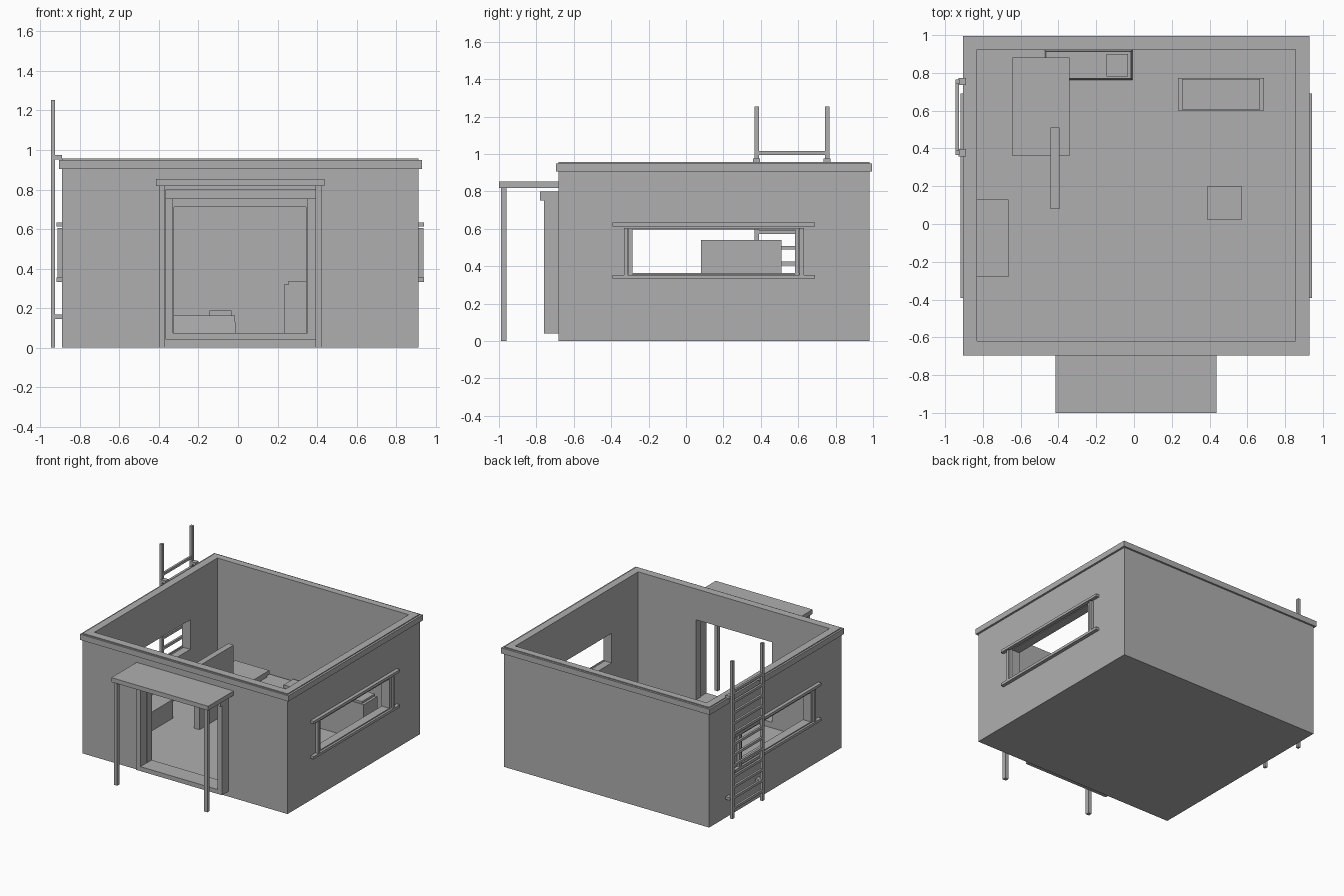
import bpy
import bmesh

if "Cube" in bpy.data.objects:
    bpy.data.objects.remove(bpy.data.objects["Cube"], do_unlink=True)

grey = bpy.data.materials.new("plain grey")
grey.use_nodes = True
grey.diffuse_color = (0.43, 0.43, 0.43, 1)
grey.node_tree.nodes["Principled BSDF"].inputs["Base Color"].default_value = (0.43, 0.43, 0.43, 1)


def box(name, x, y, z, inset=0.0):
    """Box from (min, max) pairs; inset narrows the top face."""
    bm = bmesh.new()
    bmesh.ops.create_cube(bm, size=1)
    for v in bm.verts:
        top = v.co.z > 0
        for i, (lo, hi) in enumerate((x, y, z)):
            d = inset if top and i < 2 else 0
            v.co[i] = hi - d if v.co[i] > 0 else lo + d
    mesh = bpy.data.meshes.new(name)
    bm.to_mesh(mesh)
    bm.free()
    obj = bpy.data.objects.new(name, mesh)
    bpy.context.scene.collection.objects.link(obj)
    mesh.materials.append(grey)
    return obj


def cut(obj, cutters):
    """Subtract the cutters, then delete them."""
    for c in cutters:
        mod = obj.modifiers.new("cut", "BOOLEAN")
        mod.operation = "DIFFERENCE"
        mod.solver = "EXACT"
        mod.object = c
    bpy.context.view_layer.update()
    done = obj.evaluated_get(bpy.context.evaluated_depsgraph_get())
    mesh = bpy.data.meshes.new_from_object(done)
    obj.modifiers.clear()
    obj.data = mesh
    for c in cutters:
        bpy.data.objects.remove(c, do_unlink=True)


# Open-topped room with floor, doorway and two side windows
X, Y = (-0.89, 0.914), (-0.682, 0.98)
walls = box("walls", X, Y, (0, 0.957))
cut(walls, [
    box("room_cutter", (-0.83, 0.855), (-0.62, 0.925), (0.03, 1.2)),
    box("door_cutter", (-0.325, 0.345), (-0.9, -0.5), (0.075, 0.712)),
    box("window_cutter", (-1.2, 1.2), (-0.285, 0.585), (0.36, 0.595)),
])

# Band around the top of the walls
band = box("roof_band", (-0.905, 0.93), (-0.695, 0.995), (0.905, 0.95))
cut(band, [box("band_cutter", X, Y, (0.8, 1.1))])

# Door surround
for side, x in (("right", (-0.367, -0.328)), ("left", (0.352, 0.392))):
    box("door_jamb_" + side, x, (-0.76, -0.68), (0.04, 0.752))
box("door_sill", (-0.328, 0.352), (-0.76, -0.68), (0.04, 0.075))
box("door_lintel", (-0.367, 0.392), (-0.78, -0.68), (0.752, 0.8))

# Canopy on two posts
box("canopy", (-0.415, 0.438), (-1, -0.68), (0.817, 0.852))
for side, x in (("right", -0.4), ("left", 0.393)):
    box("canopy_post_" + side, (x, x + 0.03), (-0.99, -0.96), (0, 0.817))

# Window rails and uprights, mirrored on both side walls
for side, face, s in (("left", X[1], 1), ("right", X[0], -1)):
    def out(depth):
        return tuple(sorted((face, face + s * depth)))
    for n, z in (("bottom", 0.333), ("top", 0.613)):
        box(f"window_rail_{n}_{side}", out(0.028), (-0.393, 0.69), (z, z + 0.021))
    for n, z in (("bottom", 0.355), ("top", 0.595)):
        box(f"window_trim_{n}_{side}", out(0.012), (-0.31, 0.61), (z, z + 0.008))
    for y in (-0.332, 0.608):
        box("window_post_" + side, out(0.024), (y, y + 0.022), (0.354, 0.605))
    for y in (-0.308, 0.583):
        box("window_stile_" + side, out(0.012), (y, y + 0.022), (0.354, 0.605))

# Ladder with wall brackets
for y in (0.365, 0.742):
    box("ladder_rail", (-0.946, -0.925), (y, y + 0.024), (0, 1.253))
    for z in (0.145, 0.953):
        box("ladder_bracket", (-0.928, X[0]), (y - 0.007, y + 0.031), (z, z + 0.022))
for i in range(12):
    z = 0.066 + i * 0.0845
    box("ladder_rung", (-0.944, -0.927), (0.385, 0.745), (z, z + 0.02))

# Furniture inside
F = 0.03
box("wall_bench", (-0.83, -0.665), (-0.28, 0.13), (F, 0.18))
box("partition", (-0.442, -0.395), (0.08, 0.51), (F, 0.54))
box("table_base", (-0.635, -0.347), (0.375, 0.862), (F, 0.18))
box("table_top", (-0.642, -0.342), (0.36, 0.882), (0.18, 0.21))
box("low_bench", (-0.475, -0.008), (0.763, 0.922), (F, 0.163), inset=0.008)
box("bench_block", (-0.145, -0.033), (0.78, 0.9), (0.163, 0.187))
box("counter", (0.232, 0.687), (0.6, 0.772), (F, 0.32))
box("counter_top", (0.255, 0.667), (0.605, 0.767), (0.32, 0.337))
box("stool", (0.39, 0.57), (0.02, 0.2), (F, 0.18))
